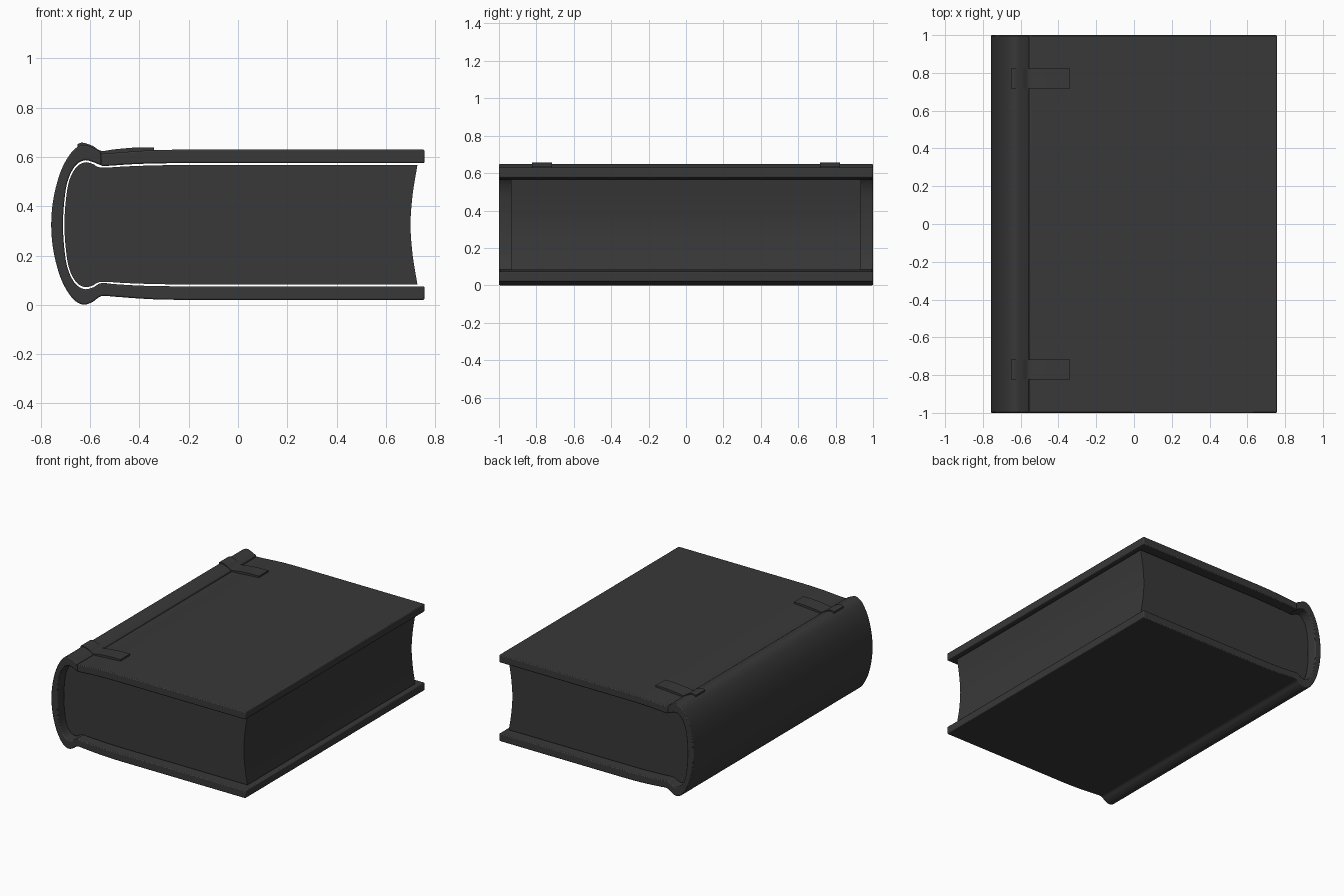
import bpy, bmesh
from mathutils import Vector

if "Cube" in bpy.data.objects:
    bpy.data.objects.remove(bpy.data.objects["Cube"])

MID = 0.325  # height of the book's mirror plane

mat = bpy.data.materials.new("dark_grey")
mat.diffuse_color = (0.04, 0.04, 0.04, 1)
mat.use_nodes = True
mat.node_tree.nodes["Principled BSDF"].inputs["Base Color"].default_value = mat.diffuse_color


def smooth(pts, n=5):
    """Catmull-Rom curve through 2D points."""
    p = [Vector(q) for q in pts]
    p = [2 * p[0] - p[1]] + p + [2 * p[-1] - p[-2]]
    out = []
    for i in range(1, len(p) - 2):
        a, b, c, d = p[i - 1:i + 3]
        for k in range(n):
            t = k / n
            out.append(0.5 * (2 * b + (c - a) * t + (2 * a - 5 * b + 4 * c - d) * t * t
                              + (3 * b - a - 3 * c + d) * t ** 3))
    return out + [p[-2]]


def flip(pts):
    """Mirror a profile top to bottom."""
    return [(x, 2 * MID - z) for x, z in pts]


def finish(name, bm, bevel):
    bmesh.ops.recalc_face_normals(bm, faces=bm.faces)
    me = bpy.data.meshes.new(name)
    bm.to_mesh(me)
    bm.free()
    me.materials.append(mat)
    ob = bpy.data.objects.new(name, me)
    bpy.context.collection.objects.link(ob)
    bpy.ops.object.select_all(action='DESELECT')
    ob.select_set(True)
    bpy.context.view_layer.objects.active = ob
    bpy.ops.object.shade_smooth_by_angle(angle=0.6)
    if bevel:
        m = ob.modifiers.new("soft_edges", 'BEVEL')
        m.width, m.segments, m.limit_method, m.angle_limit = bevel, 2, 'ANGLE', 0.9
    return ob


def ribbon(name, outer, inner, y0, y1, bevel):
    """Solid sheet between two matching profiles, extruded along y."""
    bm = bmesh.new()
    rings = [[bm.verts.new((x, y, z)) for x, y, z in
              ((o[0], y0, o[1]), (o[0], y1, o[1]), (i[0], y1, i[1]), (i[0], y0, i[1]))]
             for o, i in zip(outer, inner)]
    for a, b in zip(rings, rings[1:]):
        for k in range(4):
            bm.faces.new((a[k], a[(k + 1) % 4], b[(k + 1) % 4], b[k]))
    bm.faces.new(rings[0])
    bm.faces.new(rings[-1])
    return finish(name, bm, bevel)


# Profiles for the upper half, from the hinge groove
board_out = [(-0.555, 0.615), (-0.5, 0.617), (-0.42, 0.623), (-0.33, 0.628), (-0.22, 0.63)]
board_in = [(-0.555, 0.562), (-0.5, 0.566), (-0.42, 0.571), (-0.33, 0.574), (-0.22, 0.575)]
edge_out, edge_in = (0.757, 0.63), (0.757, 0.575)
spine_out = [(-0.555, 0.62), (-0.59, 0.638), (-0.63, 0.649), (-0.675, 0.62),
             (-0.72, 0.54), (-0.749, 0.43)]
spine_in = [(-0.555, 0.565), (-0.59, 0.58), (-0.625, 0.586), (-0.662, 0.562),
            (-0.692, 0.5), (-0.706, 0.41)]

# Front cover: separate board on top
ribbon("front_cover", smooth(board_out) + [edge_out], smooth(board_in) + [edge_in], -1, 1, 0.006)

# Spine and back cover: one continuous piece
def wrap(spine, centre, board, edge):
    lower = flip(spine)[::-1][:-1] + flip(board)
    return smooth(spine + [centre] + lower) + flip([edge])

ribbon("spine_and_back_cover", wrap(spine_out, (-0.758, MID), board_out, edge_out),
       wrap(spine_in, (-0.71, MID), board_in, edge_in), -1, 1, 0.006)

# Page block: rounded back, hollow fore edge
half = [(-0.22, 0.567), (-0.33, 0.566), (-0.45, 0.562), (-0.555, 0.557), (-0.59, 0.572),
        (-0.622, 0.578), (-0.657, 0.557), (-0.686, 0.5), (-0.7, 0.41)]
back = smooth(half + [(-0.704, MID)] + flip(half)[::-1])
fore = smooth([(0.728, 0.083), (0.709, 0.2), (0.7, MID), (0.709, 0.45), (0.728, 0.567)])
bm = bmesh.new()
face = bm.faces.new([bm.verts.new((p[0], -0.935, p[1])) for p in back + fore])
ext = bmesh.ops.extrude_face_region(bm, geom=[face], use_keep_orig=True)
bmesh.ops.translate(bm, vec=(0, 1.87, 0),
                    verts=[v for v in ext["geom"] if isinstance(v, bmesh.types.BMVert)])
finish("page_block", bm, 0)

# Hinge straps over the groove
strap = smooth([(-0.652, 0.652), (-0.63, 0.658), (-0.59, 0.645), (-0.555, 0.625),
                (-0.5, 0.631), (-0.42, 0.638), (-0.34, 0.639)])
under = [(p[0], p[1] - 0.016) for p in strap]
for side, y in (("left", -0.77), ("right", 0.77)):
    ribbon("hinge_strap_" + side, strap, under, y - 0.053, y + 0.053, 0)
